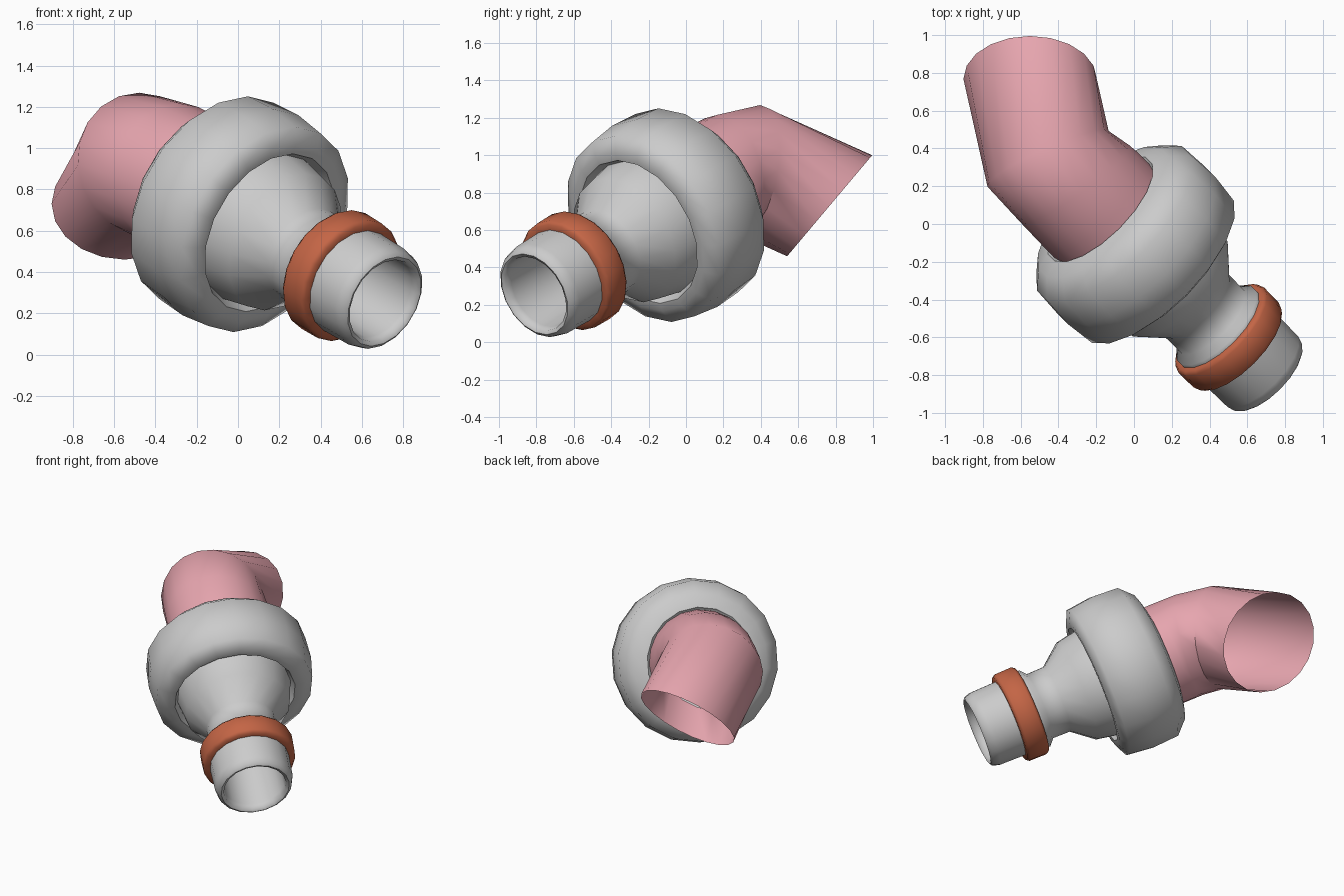
import bpy, bmesh
from math import sin, cos, pi, radians
from mathutils import Vector

if "Cube" in bpy.data.objects:
    bpy.data.objects.remove(bpy.data.objects["Cube"])

CENTRE = Vector((0.0, -0.1, 0.682))           # middle of the big collar
AXIS = Vector((0.651, -0.651, -0.39)).normalized()


def loft(name, rings, sides, color=None, cap=(False, False), closed=False):
    """Skin circles given as (centre, normal, radius)."""
    bm = bmesh.new()
    loops = []
    for c, n, r in rings:
        n = n.normalized()
        u = (Vector((0, 0, 1)) - n * n.z).normalized()
        v = n.cross(u)
        loops.append([bm.verts.new(c + r * (u * cos(2 * pi * i / sides) + v * sin(2 * pi * i / sides)))
                      for i in range(sides)])
    pairs = list(zip(loops, loops[1:])) + ([(loops[-1], loops[0])] if closed else [])
    for a, b in pairs:
        for i in range(sides):
            j = (i + 1) % sides
            bm.faces.new((a[i], a[j], b[j], b[i]))
    for use, loop in zip(cap, (loops[0], loops[-1])):
        if use:
            bm.faces.new(loop)
    bmesh.ops.recalc_face_normals(bm, faces=bm.faces)
    me = bpy.data.meshes.new(name)
    bm.to_mesh(me)
    bm.free()
    ob = bpy.data.objects.new(name, me)
    bpy.context.collection.objects.link(ob)
    if color:
        mat = bpy.data.materials.new(name + "_colour")
        mat.diffuse_color = (*color, 1)
        mat.use_nodes = True
        mat.node_tree.nodes["Principled BSDF"].inputs["Base Color"].default_value = mat.diffuse_color
        me.materials.append(mat)
    bpy.ops.object.select_all(action='DESELECT')
    bpy.context.view_layer.objects.active = ob
    ob.select_set(True)
    bpy.ops.object.shade_smooth_by_angle(angle=radians(60))
    return ob


def turned(name, profile, sides, **kw):
    """Lathe (distance, radius) points around the main axis."""
    return loft(name, [(CENTRE + AXIS * s, AXIS, r) for s, r in profile], sides, **kw)


# Body: thick collar, cone, neck, flange and hollow spout
turned("valve_body", [
    (-0.24, 0.34), (-0.275, 0.37), (-0.25, 0.46), (-0.16, 0.55), (0.02, 0.56), (0.195, 0.54),
    (0.235, 0.46), (0.235, 0.415), (0.19, 0.39), (0.35, 0.36), (0.5, 0.24),
    (0.63, 0.238), (0.67, 0.282), (0.7, 0.282), (0.84, 0.272), (1.03, 0.268), (1.075, 0.255),
    (1.09, 0.235), (1.08, 0.215), (1.04, 0.21), (0.62, 0.2)],
    18, cap=(True, True))

# Orange band around the spout
turned("orange_band", [
    (0.69, 0.27), (0.69, 0.305), (0.71, 0.32), (0.83, 0.318), (0.85, 0.303), (0.85, 0.262)],
    20, color=(0.55, 0.13, 0.06), closed=True)

# Bent pink pipe, open at the far end
first, last = -AXIS, Vector((0, 0.765, -0.644))
middle = first + last
loft("bent_pipe", [
    (CENTRE - AXIS * 0.2, first, 0.353),
    (CENTRE - AXIS * 0.34, first, 0.353),
    (Vector((-0.31, 0.21, 0.867)), first * 1.25 + middle.normalized(), 0.353),
    (Vector((-0.455, 0.345, 0.92)), middle, 0.353),
    (Vector((-0.55, 0.768, 0.73)), last, 0.353)],
    20, color=(0.8, 0.38, 0.43))
